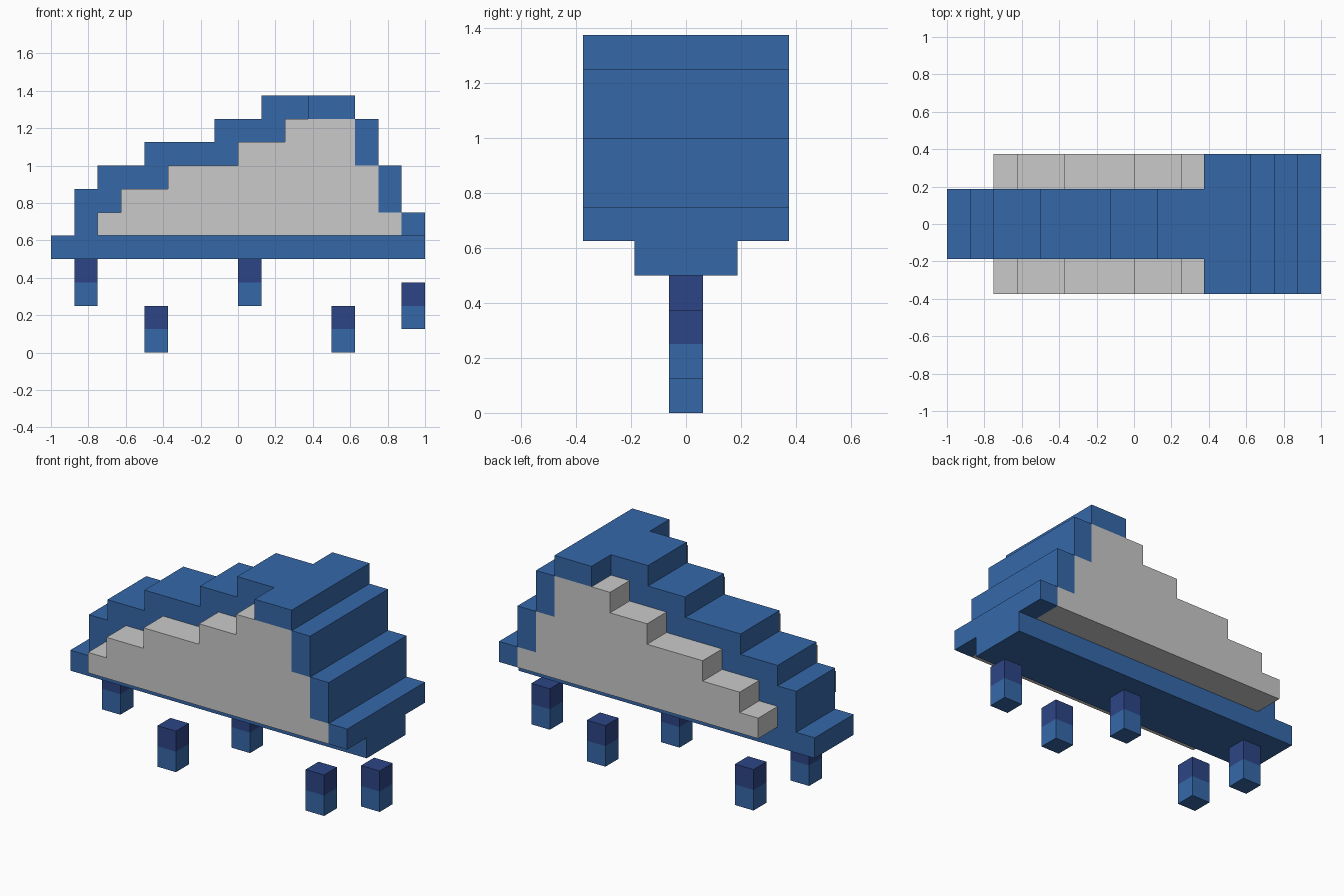
import bpy, bmesh

if "Cube" in bpy.data.objects:
    bpy.data.objects.remove(bpy.data.objects["Cube"])

U = 0.125  # block size


def material(name, rgb):
    m = bpy.data.materials.new(name)
    m.diffuse_color = (*rgb, 1.0)
    m.use_nodes = True
    m.node_tree.nodes["Principled BSDF"].inputs["Base Color"].default_value = m.diffuse_color
    return m


BLUE = material("blue", (0.036, 0.138, 0.397))
NAVY = material("navy", (0.026, 0.060, 0.238))
GREY = material("light grey", (0.59, 0.59, 0.59))


def extrude(name, profile, half_y, mat):
    """Extrude an x/z outline (in block units) evenly to both sides of y = 0."""
    bm = bmesh.new()
    face = bm.faces.new([bm.verts.new((x * U, -half_y * U, z * U)) for x, z in profile])
    out = bmesh.ops.extrude_face_region(bm, geom=[face])
    moved = [v for v in out["geom"] if isinstance(v, bmesh.types.BMVert)]
    bmesh.ops.translate(bm, verts=moved, vec=(0, 2 * half_y * U, 0))
    bmesh.ops.recalc_face_normals(bm, faces=bm.faces)
    mesh = bpy.data.meshes.new(name)
    bm.to_mesh(mesh)
    bm.free()
    mesh.materials.append(mat)
    obj = bpy.data.objects.new(name, mesh)
    bpy.context.collection.objects.link(obj)
    return obj


def box(name, x0, x1, z0, z1, half_y, mat):
    return extrude(name, [(x0, z0), (x1, z0), (x1, z1), (x0, z1)], half_y, mat)


def stairs(start, steps):
    """Rising outline from (x, z): each step gives the new height, then the next x."""
    pts = [start]
    x = start[0]
    for top, end in steps:
        pts += [(x, top), (end, top)]
        x = end
    return pts


# Grey cloud body
inner = stairs((-6, 5), [(6, -5), (7, -3), (8, 0), (9, 2), (10, 5)])
extrude("cloud_body", inner + [(5, 8), (6, 8), (6, 6), (7, 6), (7, 5)], 3, GREY)

# Blue base slab
box("cloud_base", -8, 8, 4, 5, 1.5, BLUE)

# Narrow blue rim climbing the left side, lying on the body steps
outer = stairs((-7, 5), [(7, -6), (8, -4), (9, -1), (10, 1), (11, 3)])
extrude("left_rim", outer + [(3, 10)] + inner[-2::-1], 1.5, BLUE)

# Wide blue rim: roof and descending right side
for i, (x0, x1, z0, z1) in enumerate([(3, 5, 10, 11), (5, 6, 8, 10),
                                      (6, 7, 6, 8), (7, 8, 5, 6)]):
    box(f"right_rim_{i + 1}", x0, x1, z0, z1, 3, BLUE)

# Raindrops with navy upper halves
for i, (x, z) in enumerate([(-7, 2), (-4, 0), (0, 2), (4, 0), (7, 1)]):
    box(f"raindrop_lower_{i + 1}", x, x + 1, z, z + 1, 0.5, BLUE)
    box(f"raindrop_upper_{i + 1}", x, x + 1, z + 1, z + 2, 0.5, NAVY)
